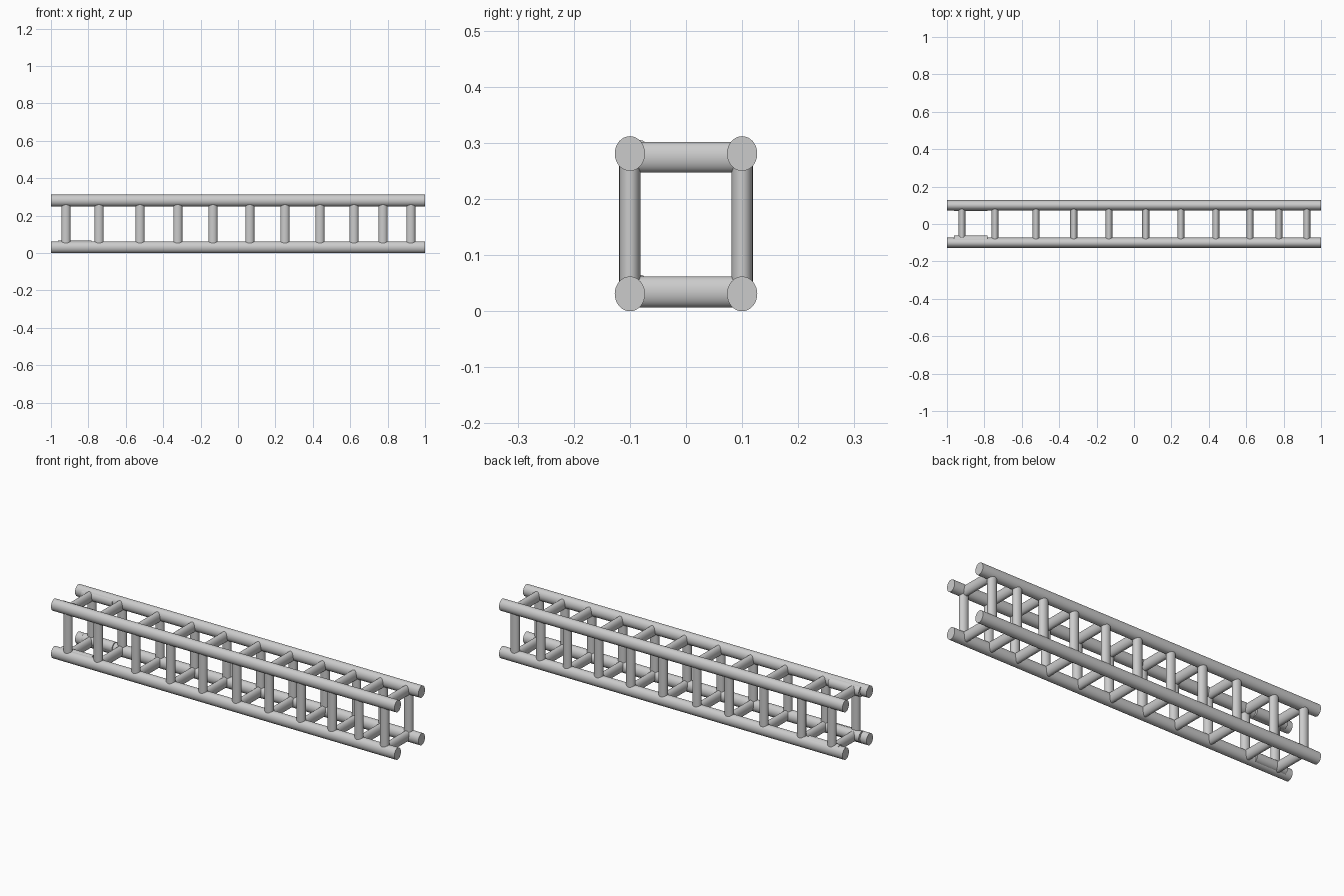
import bpy, math
from mathutils import Vector

if "Cube" in bpy.data.objects:
    bpy.data.objects.remove(bpy.data.objects["Cube"])

RAIL_Y = 0.10
LOW_Z, HIGH_Z = 0.031, 0.281
RUNG_X = [-0.92, -0.743, -0.524, -0.322, -0.134, 0.063,
          0.251, 0.438, 0.62, 0.775, 0.924]


def tube(name, center, axis, length, radii, sides=32):
    """Elliptical cylinder along an axis; radii are in the other two world axes in order."""
    rot = {'X': (0, math.pi / 2, 0), 'Y': (math.pi / 2, 0, 0), 'Z': (0, 0, 0)}[axis]
    bpy.ops.mesh.primitive_cylinder_add(vertices=sides, radius=1, depth=1,
                                        location=center, rotation=rot)
    ob = bpy.context.object
    ob.name = name
    a, b = radii
    # local scale matched to the rotated axes
    ob.scale = {'X': (b, a, length), 'Y': (a, b, length), 'Z': (a, b, length)}[axis]
    bpy.ops.object.transform_apply(location=False, rotation=True, scale=True)
    bpy.ops.object.shade_smooth_by_angle(angle=math.radians(35))
    return ob


# four long rails
for y, side in ((-RAIL_Y, "front"), (RAIL_Y, "back")):
    for z, level in ((LOW_Z, "lower"), (HIGH_Z, "upper")):
        tube(f"{side}_{level}_rail", (0, y, z), 'X', 2.0, (0.027, 0.031))

# square frames of rungs and posts along the rails
for i, x in enumerate(RUNG_X):
    for z, level in ((0.0345, "lower"), (0.2745, "upper")):
        tube(f"{level}_rung_{i}", (x, 0, z), 'Y', 2 * RAIL_Y, (0.019, 0.0275))
    for y, side in ((-RAIL_Y, "front"), (RAIL_Y, "back")):
        tube(f"{side}_post_{i}", (x, y, (LOW_Z + HIGH_Z) / 2), 'Z',
             HIGH_Z - LOW_Z, (0.024, 0.019))

# short inner sleeves at the left end
for y, side in ((-0.087, "front"), (0.096, "back")):
    for z, level in ((0.038, "lower"), (0.278, "upper")):
        tube(f"{side}_{level}_sleeve", (-0.873, y, z), 'X', 0.18, (0.026, 0.028))
